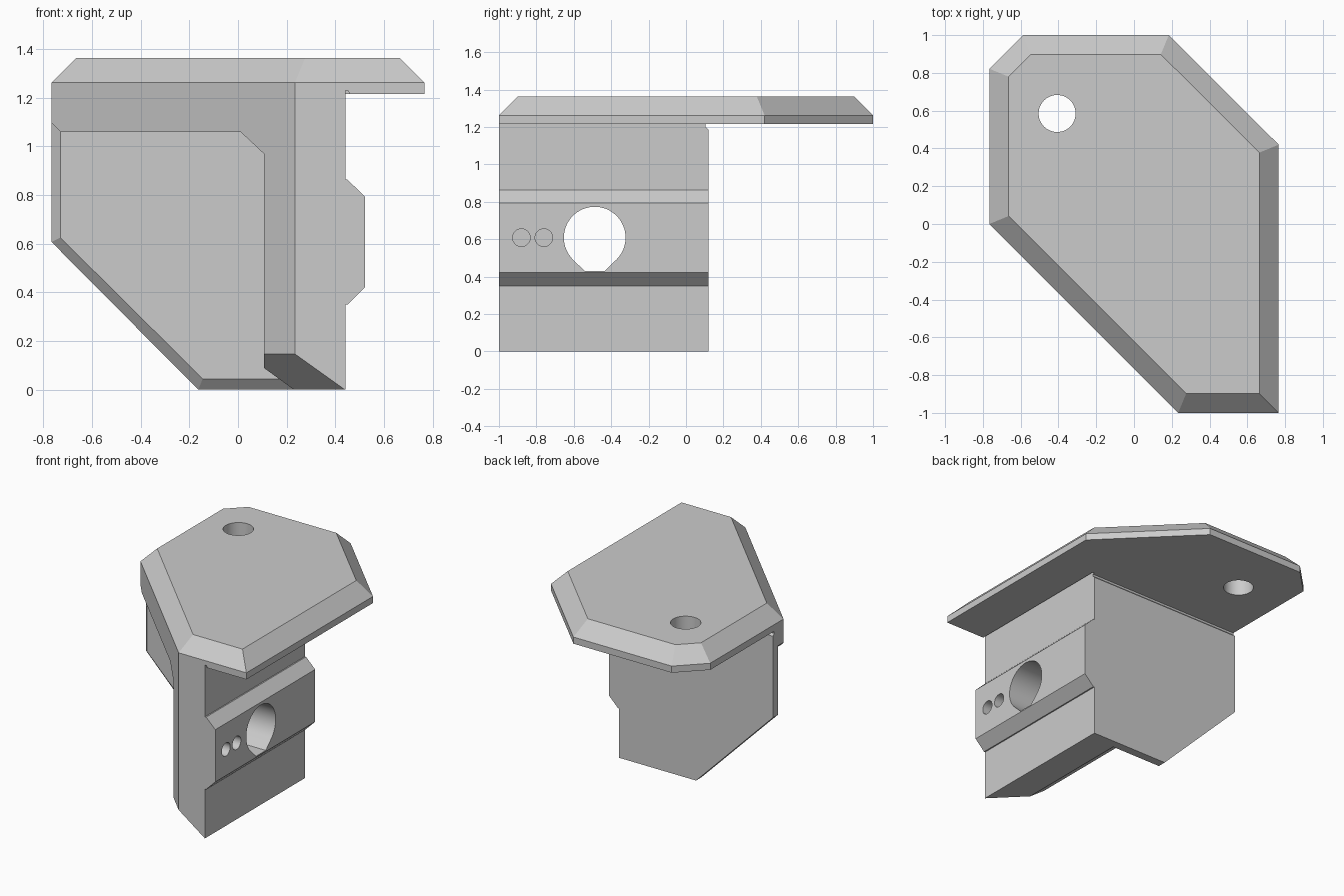
import bpy
import bmesh
import math

cube = bpy.data.objects.get("Cube")
if cube:
    bpy.data.objects.remove(cube)

grey = bpy.data.materials.new("plain grey")
grey.use_nodes = True
colour = (0.6, 0.6, 0.6, 1)
grey.diffuse_color = colour
grey.node_tree.nodes["Principled BSDF"].inputs["Base Color"].default_value = colour


def loft(name, rings):
    """Closed solid through matching rings of points."""
    bm = bmesh.new()
    loops = [[bm.verts.new(p) for p in ring] for ring in rings]
    n = len(loops[0])
    bm.faces.new(loops[0])
    bm.faces.new(loops[-1])
    for low, high in zip(loops, loops[1:]):
        for i in range(n):
            j = (i + 1) % n
            bm.faces.new((low[i], low[j], high[j], high[i]))
    bmesh.ops.recalc_face_normals(bm, faces=bm.faces[:])
    mesh = bpy.data.meshes.new(name)
    bm.to_mesh(mesh)
    bm.free()
    mesh.materials.append(grey)
    obj = bpy.data.objects.new(name, mesh)
    bpy.context.collection.objects.link(obj)
    return obj


def prism(name, outline, axis, start, end):
    """Extrude a 2D outline along x, y or z."""
    def place(p, d):
        u, v = p
        return {"x": (d, u, v), "y": (u, d, v), "z": (u, v, d)}[axis]
    return loft(name, [[place(p, d) for p in outline] for d in (start, end)])


def circle(cu, cv, r, start=0.0, sweep=2 * math.pi, n=48):
    return [(cu + r * math.cos(start + sweep * i / n),
             cv + r * math.sin(start + sweep * i / n)) for i in range(n)]


def combine(target, tool, operation):
    """Apply a boolean and discard the tool."""
    tool.hide_render = True
    mod = target.modifiers.new("combine", "BOOLEAN")
    mod.operation = operation
    mod.solver = "EXACT"
    mod.object = tool
    bpy.context.view_layer.objects.active = target
    bpy.ops.object.modifier_apply(modifier=mod.name)
    bpy.data.objects.remove(tool)


# Top plate with a bevelled upper rim and one screw hole
rim = [(-0.766, 0), (0.234, -1), (0.766, -1), (0.766, 0.42), (0.184, 1), (-0.588, 1), (-0.766, 0.822)]
inner = [(-0.664, 0.042), (0.276, -0.898), (0.664, -0.898), (0.664, 0.378),
         (0.142, 0.898), (-0.546, 0.898), (-0.664, 0.78)]
top_plate = loft("top_plate", [[(x, y, z) for x, y in ring] for ring, z in
                               ((rim, 1.215), (rim, 1.262), (inner, 1.364))])
combine(top_plate, prism("screw_hole", circle(-0.407, 0.585, 0.098), "z", 1, 1.5), "DIFFERENCE")
groove = [(0.441, 1.2), (0.457, 1.2), (0.457, 1.22), (0.45, 1.23), (0.441, 1.23)]
combine(top_plate, prism("relief_groove", groove, "y", -1.1, 0.12), "DIFFERENCE")

# Side wall and ceiling: corner block hollowed from below
footprint = [(-0.766, 0.12), (-0.766, 0), (0.234, -1), (0.441, -1), (0.441, 0.12)]
walls = prism("side_and_back_walls", footprint, "z", 0, 1.215)
cavity = [(-0.87, 1.2), (-0.73, 1.06), (0.01, 1.06), (0.106, 0.97), (0.106, 0.09),
          (0.23, 0), (0.272, -0.03), (-0.87, -0.03)]
combine(walls, prism("cavity", cavity, "y", -2, 0.5), "DIFFERENCE")

# Slanted trim under the low front corner, running along the diagonal face
wedge = [(-1.0, 0.314), (-0.5, -0.043), (-1.0, -0.043)]
trim = loft("corner_trim", [[((s + d) / 2, (s - d) / 2, z) for s, z in wedge] for d in (0.8, 2)])
combine(walls, trim, "DIFFERENCE")

# Raised rail along the outer side
rail = [(0.3, 0.35), (0.45, 0.35), (0.522, 0.422), (0.522, 0.793), (0.45, 0.863), (0.3, 0.863)]
combine(walls, prism("side_rail", rail, "y", -1, 0.12), "UNION")

# Back plate with bevelled front edges
front = [(-0.73, 1.06), (-0.73, 0.625), (-0.145, 0.045), (0.3, 0.045), (0.3, 1.06)]
back = [(-0.766, 1.1), (-0.766, 0.607), (-0.163, 0), (0.3, 0), (0.3, 1.1)]
back_plate = loft("back_plate", [[(x, y, z) for x, z in ring] for ring, y in
                                 ((front, 0.02), (back, 0.06), (back, 0.12))])
combine(walls, back_plate, "UNION")

# Small relief along the top of the back face
relief = [(0.105, 1.25), (0.105, 1.2), (0.125, 1.18), (0.15, 1.18), (0.15, 1.25)]
combine(walls, prism("back_relief", relief, "x", -1, 1), "DIFFERENCE")

# Large bore with a flat foot, and two blind holes beside it
bore = circle(-0.488, 0.608, 0.165, -math.pi / 4, 1.5 * math.pi)
bore += [(-0.605, 0.491), (-0.542, 0.43), (-0.434, 0.43)]
combine(walls, prism("bore", bore, "x", -1, 1), "DIFFERENCE")
for y in (-0.88, -0.76):
    combine(walls, prism("blind_hole", circle(y, 0.608, 0.047), "x", 0.43, 1), "DIFFERENCE")

# Flat faces, smooth hole walls
for obj in (top_plate, walls):
    bpy.ops.object.select_all(action="DESELECT")
    obj.select_set(True)
    bpy.context.view_layer.objects.active = obj
    bpy.ops.object.shade_smooth_by_angle(angle=math.radians(20))
